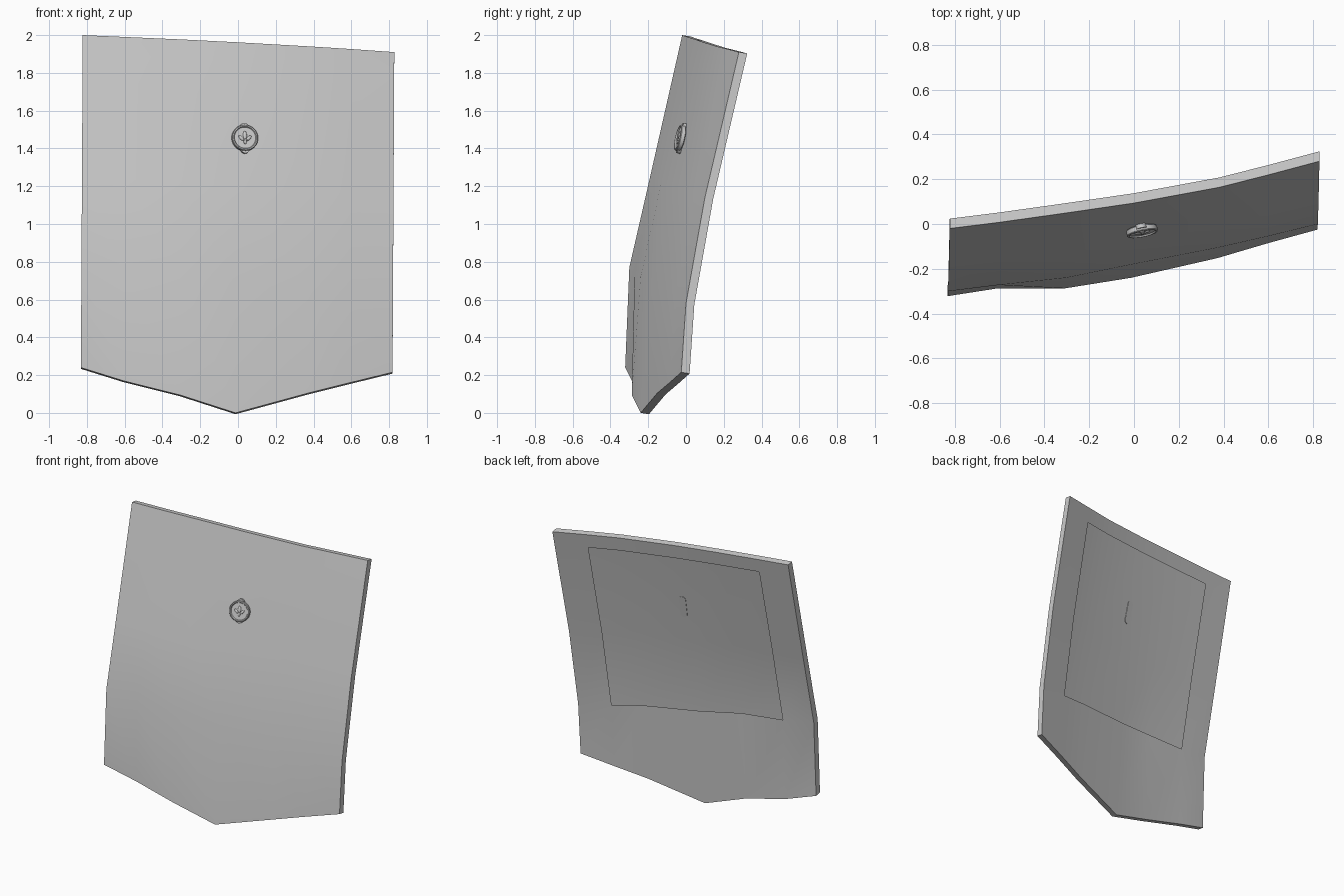
import bpy, bmesh, math
from mathutils import Matrix, Vector

if "Cube" in bpy.data.objects:
    bpy.data.objects.remove(bpy.data.objects["Cube"])

# Pocket front surface: per column x, then (z, y) control points from top to bottom
COLS = [
    (-0.825, [(2.00, -.02), (1.25, -.19), (.77, -.300), (.24, -.322)]),
    (-0.600, [(1.99, .008), (1.24, -.165), (.74, -.272), (.17, -.287)]),
    (-0.300, [(1.977, .05), (1.22, -.13), (.72, -.240), (.095, -.287)]),
    (-0.005, [(1.962, .093), (1.20, -.08), (.68, -.180), (0.0, -.240)]),
    (0.380, [(1.94, .164), (1.18, -.01), (.645, -.105), (.105, -.152)]),
    (0.600, [(1.926, .22), (1.16, .045), (.61, -.055), (.16, -.087)]),
    (0.825, [(1.91, .28), (1.14, .10), (.58, .000), (.215, -.025)]),
]
BACK = Vector((0, 0.044, -0.007))


def finish(name, bm, mat=None, angle=30):
    bmesh.ops.recalc_face_normals(bm, faces=bm.faces)
    me = bpy.data.meshes.new(name)
    bm.to_mesh(me)
    bm.free()
    ob = bpy.data.objects.new(name, me)
    bpy.context.collection.objects.link(ob)
    if mat:
        ob.matrix_world = mat
    bpy.context.view_layer.objects.active = ob
    ob.select_set(True)
    bpy.ops.object.shade_smooth_by_angle(angle=math.radians(angle))
    ob.select_set(False)
    return ob


def column(x, pts):
    # Insert one extra row near the top, where the back opening begins
    (z0, y0), (z1, y1) = pts[:2]
    t = 0.13
    rows = [pts[0], (z0 + (z1 - z0) * t, y0 + (y1 - y0) * t)] + pts[1:]
    return [Vector((x + .003 - .0055 * (2 - z), y, z)) for z, y in rows]


def pocket(name, cols):
    # Front sheet, rim, and a back sheet left open in the middle
    bm = bmesh.new()
    n, m = len(cols), len(cols[0])
    a, b = [[[bm.verts.new(p + o) for p in c] for c in cols] for o in (Vector(), BACK)]
    for i in range(n - 1):
        for j in range(m - 1):
            bm.faces.new((a[i][j], a[i + 1][j], a[i + 1][j + 1], a[i][j + 1]))
            if not (0 < i < n - 2 and 0 < j < m - 2):
                bm.faces.new((b[i][j], b[i][j + 1], b[i + 1][j + 1], b[i + 1][j]))
    rim = [(i, 0) for i in range(n)] + [(n - 1, j) for j in range(1, m)]
    rim += [(i, m - 1) for i in range(n - 2, -1, -1)] + [(0, j) for j in range(m - 2, 0, -1)]
    for (i, j), (k, l) in zip(rim, rim[1:] + rim[:1]):
        bm.faces.new((a[i][j], b[i][j], b[k][l], a[k][l]))
    # Drop the unused points inside the opening
    bmesh.ops.delete(bm, geom=[v for v in bm.verts if not v.link_faces], context='VERTS')
    return finish(name, bm)


pocket("pocket_panel", [column(x, p) for x, p in COLS])

# Button frame: local z points out of the cloth
n = Vector((.2, -1, .23)).normalized()
up = (Vector((0, 0, 1)) - n * n.z).normalized()
right = up.cross(n)
frame = Matrix((right, up, n)).transposed().to_4x4()
frame.translation = Vector((.035, -.026, 1.454))

# Button disc with raised rim
bm = bmesh.new()
profile = [(0, -.008), (.066, -.008), (.07, -.004), (.07, .015), (.067, .019),
           (.061, .019), (.057, .012), (0, .012)]
vs = [bm.verts.new((r, 0, h)) for r, h in profile]
es = [bm.edges.new(p) for p in zip(vs, vs[1:])]
bmesh.ops.spin(bm, geom=vs + es, cent=(0, 0, 0), axis=(0, 0, 1),
               angle=math.tau, steps=32, use_duplicate=False)
bmesh.ops.remove_doubles(bm, verts=bm.verts, dist=1e-5)
finish("button", bm, frame)

# Rounded strap that joins the button to the cloth
bm = bmesh.new()
outline = []
for s in (1, -1):
    for k in range(9):
        a = math.pi * k / 8
        outline.append((s * .024 * math.cos(a), s * (.058 + .024 * math.sin(a)), -.014))
face = bm.faces.new([bm.verts.new(p) for p in outline])
top = bmesh.ops.extrude_face_region(bm, geom=[face])
bmesh.ops.translate(bm, vec=(0, 0, .022),
                    verts=[v for v in top["geom"] if isinstance(v, bmesh.types.BMVert)])
finish("button_strap", bm, frame)

# Petal relief on the button face: (x, y, tilt, half width, half length)
bm = bmesh.new()
for x, y, tilt, w, l in [(0, .012, 0, .011, .024), (0, -.018, 0, .009, .017),
                         (.02, -.002, -45, .009, .019), (-.02, -.002, 45, .009, .019),
                         (0, -.012, 90, .005, .02)]:
    m = (Matrix.Translation((x, y, .012)) @ Matrix.Rotation(math.radians(tilt), 4, 'Z')
         @ Matrix.Diagonal((w, l, .006, 1)))
    bmesh.ops.create_uvsphere(bm, u_segments=12, v_segments=8, radius=1, matrix=m)
finish("button_relief", bm, frame, 60)
